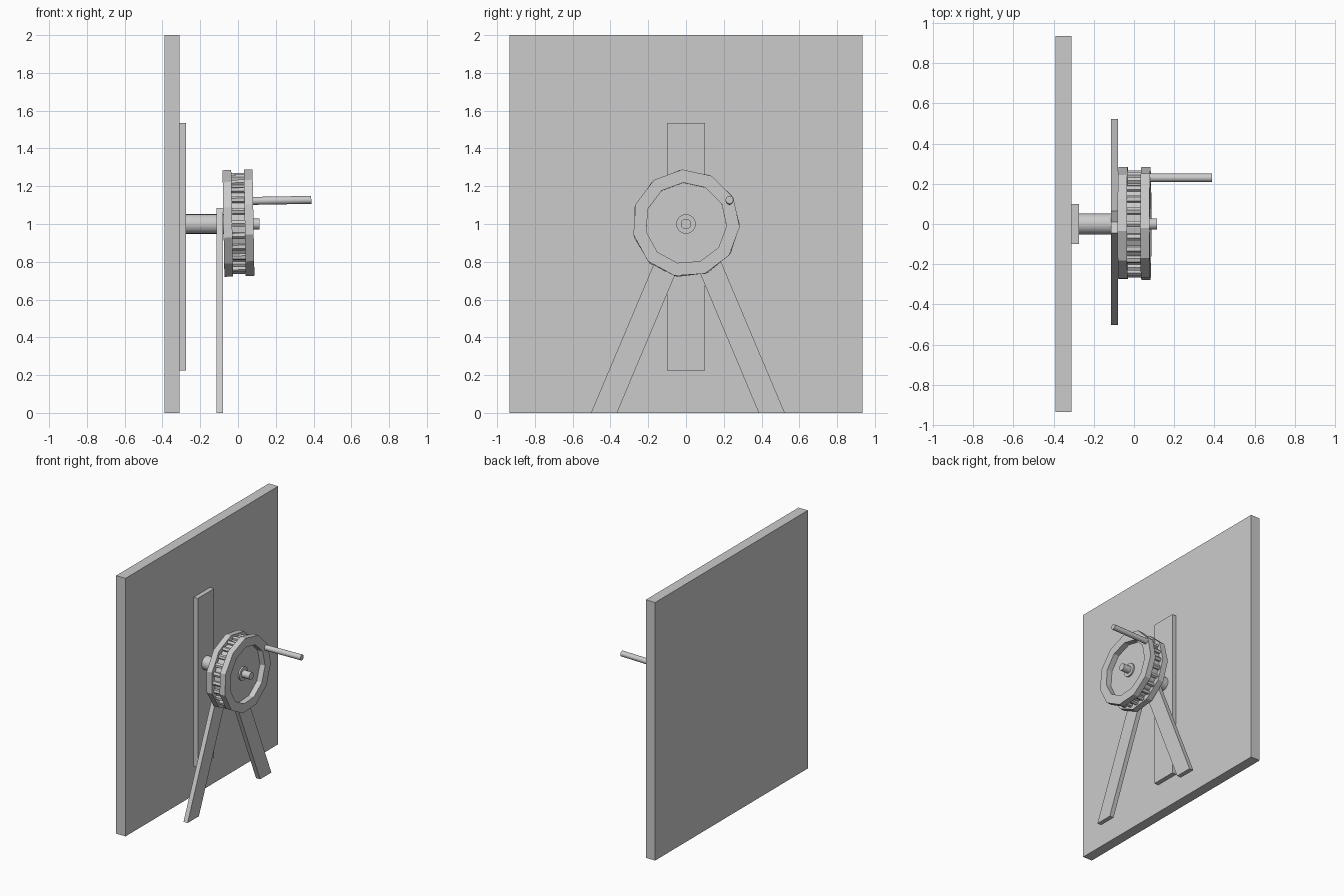
import bpy, bmesh
from math import sin, cos, pi, radians
from mathutils import Matrix, Vector

if "Cube" in bpy.data.objects:
    bpy.data.objects.remove(bpy.data.objects["Cube"])

CENTRE = Vector((0, 0, 1.003))
TILT = (Matrix.Translation(CENTRE) @ Matrix.Rotation(radians(-1), 4, 'Y')
        @ Matrix.Translation(-CENTRE))


def finish(name, bm, smooth=False, tilt=False):
    if tilt:
        bmesh.ops.transform(bm, matrix=TILT, verts=bm.verts)
    bmesh.ops.recalc_face_normals(bm, faces=bm.faces)
    me = bpy.data.meshes.new(name)
    bm.to_mesh(me)
    bm.free()
    ob = bpy.data.objects.new(name, me)
    bpy.context.collection.objects.link(ob)
    if smooth:
        bpy.context.view_layer.objects.active = ob
        bpy.ops.object.select_all(action='DESELECT')
        ob.select_set(True)
        bpy.ops.object.shade_smooth_by_angle(angle=radians(35))
    return ob


def prism(bm, pts, x0, x1):
    """Extrude a (y, z) outline along x."""
    a = [bm.verts.new((x0, y, z)) for y, z in pts]
    b = [bm.verts.new((x1, y, z)) for y, z in pts]
    bm.faces.new(a)
    bm.faces.new(b)
    for i in range(len(pts)):
        j = (i + 1) % len(pts)
        bm.faces.new((a[i], a[j], b[j], b[i]))


def circle(r, n, start=0, y=0, z=CENTRE.z):
    return [(y + r * cos(radians(start) + 2 * pi * i / n),
             z + r * sin(radians(start) + 2 * pi * i / n)) for i in range(n)]


def solid(name, pts, x0, x1, **kw):
    bm = bmesh.new()
    prism(bm, pts, x0, x1)
    return finish(name, bm, **kw)


def rect(y0, y1, z0, z1):
    return [(y0, z0), (y1, z0), (y1, z1), (y0, z1)]


def ring(name, r_out, r_in, n, start, x0, x1):
    bm = bmesh.new()
    loops = [[bm.verts.new((x, y, z)) for y, z in circle(r, n, start)]
             for r, x in ((r_out, x0), (r_out, x1), (r_in, x1), (r_in, x0))]
    for k in range(4):
        a, b = loops[k], loops[(k + 1) % 4]
        for i in range(n):
            j = (i + 1) % n
            bm.faces.new((a[i], a[j], b[j], b[i]))
    return finish(name, bm, tilt=True)


# Wall and backing plank
solid("wall_panel", rect(-0.935, 0.935, 0, 2), -0.39, -0.31)
solid("backing_plank", rect(-0.1, 0.1, 0.225, 1.535), -0.31, -0.275)

# Crossed A-frame legs, mirrored about y = 0.01
leg = [(-0.503, 0), (-0.365, 0), (0.07, 1.035), (-0.045, 1.085)]
solid("left_leg", leg, -0.115, -0.08)
solid("right_leg", [(0.02 - y, z) for y, z in leg], -0.115, -0.08)

# Axle: thick shaft with a thin tip
solid("axle", circle(0.052, 20, z=1.0), -0.31, 0.05, smooth=True)
solid("axle_tip", circle(0.028, 16, z=1.0), 0.05, 0.115, smooth=True)

# Wheel: eleven-sided rims either side of a drum
ring("front_rim", 0.285, 0.215, 11, 94, 0.036, 0.082)
ring("back_rim", 0.285, 0.215, 11, 97, -0.077, -0.031)
solid("drum", circle(0.245, 22, 94), -0.033, 0.038, tilt=True)

# Rungs around the drum
bm = bmesh.new()
N = 24
for i in range(N):
    a = 2 * pi * i / N
    prism(bm, circle(0.018, 6, 360 * i / N, 0.249 * cos(a),
                     CENTRE.z + 0.249 * sin(a)), -0.033, 0.038)
finish("rungs", bm, tilt=True)

# Crank handle
solid("handle", circle(0.021, 12, y=0.23, z=1.121), 0.06, 0.39,
      smooth=True, tilt=True)
